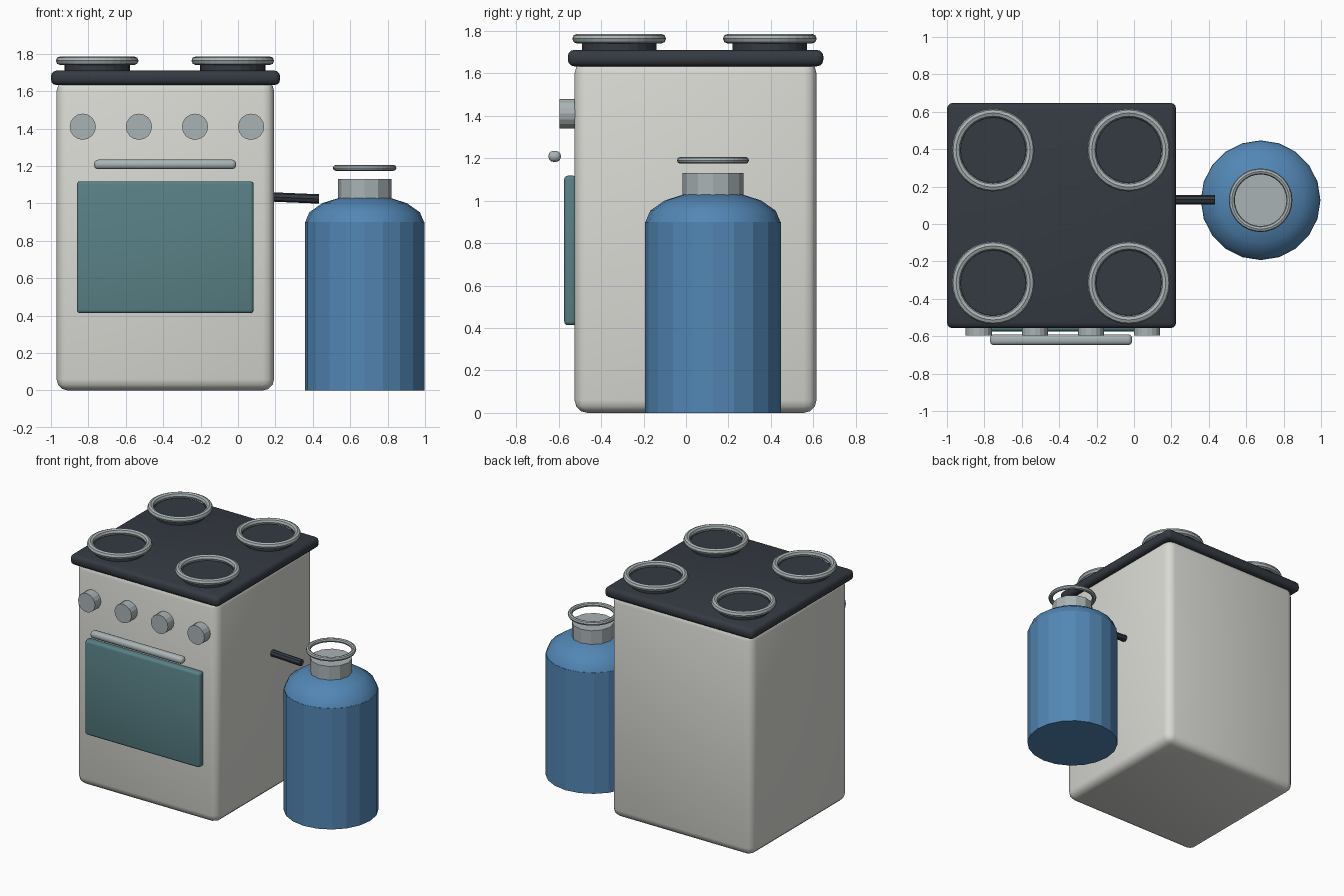
import bpy
import math
from mathutils import Vector

cube = bpy.data.objects.get("Cube")
if cube:
    bpy.data.objects.remove(cube, do_unlink=True)


def material(name, r, g, b):
    m = bpy.data.materials.new(name)
    m.use_nodes = True
    m.diffuse_color = (r, g, b, 1)
    m.node_tree.nodes["Principled BSDF"].inputs["Base Color"].default_value = (r, g, b, 1)
    return m


enamel = material("off_white_enamel", 0.70, 0.70, 0.66)
black = material("charcoal", 0.035, 0.043, 0.055)
glass = material("teal_glass", 0.10, 0.22, 0.24)
metal = material("grey_metal", 0.40, 0.45, 0.46)
blue = material("gas_blue", 0.085, 0.24, 0.46)


def finish(name, mat, angle=30):
    ob = bpy.context.object
    ob.name = name
    ob.data.materials.append(mat)
    bpy.ops.object.shade_smooth_by_angle(angle=math.radians(angle))
    return ob


def rounded_box(name, mat, low, high, bevel, segments=3):
    low, high = Vector(low), Vector(high)
    bpy.ops.mesh.primitive_cube_add(size=1, location=(low + high) / 2)
    bpy.context.object.scale = high - low
    bpy.ops.object.transform_apply(location=False, rotation=False, scale=True)
    mod = bpy.context.object.modifiers.new("rounding", 'BEVEL')
    mod.width, mod.segments = bevel, segments
    bpy.ops.object.modifier_apply(modifier="rounding")
    return finish(name, mat, 40)


def rod(name, mat, start, end, radius, sides, angle=10):
    start, end = Vector(start), Vector(end)
    axis = end - start
    bpy.ops.mesh.primitive_cylinder_add(
        vertices=sides, radius=radius, depth=axis.length, location=(start + end) / 2,
        rotation=axis.to_track_quat('Z', 'Y').to_euler())
    return finish(name, mat, angle)


def ring(name, mat, location, major, minor):
    bpy.ops.mesh.primitive_torus_add(
        location=location, major_radius=major, minor_radius=minor,
        major_segments=32, minor_segments=8)
    return finish(name, mat, 10)


# Stove body and hob
rounded_box("stove_body", enamel, (-0.97, -0.525, 0), (0.193, 0.615, 1.66), 0.06)
rounded_box("hob_plate", black, (-1, -0.557, 1.633), (0.225, 0.647, 1.71), 0.03)

# Four burners
for x, side in ((-0.753, "right"), (-0.028, "left")):
    for y, end in ((-0.315, "front"), (0.395, "back")):
        rod(f"burner_{end}_{side}", black, (x, y, 1.70), (x, y, 1.75), 0.175, 24)
        ring(f"burner_ring_{end}_{side}", metal, (x, y, 1.763), 0.198, 0.023)

# Control knobs, oven handle and oven window
for i in range(4):
    x = -0.83 + 0.3 * i
    rod(f"knob_{i + 1}", metal, (x, -0.51, 1.41), (x, -0.595, 1.41), 0.07, 16)
rounded_box("oven_handle", metal, (-0.77, -0.648, 1.183), (-0.01, -0.59, 1.234), 0.022)
rounded_box("oven_window", glass, (-0.862, -0.574, 0.413), (0.083, -0.515, 1.118), 0.018)

# Gas bottle: turned cylinder with a flattened dome shoulder
cx, cy, radius = 0.677, 0.127, 0.32
rod("bottle_body", blue, (cx, cy, 0), (cx, cy, 0.9), radius, 20)
bpy.ops.mesh.primitive_uv_sphere_add(
    segments=20, ring_count=8, radius=radius, location=(cx, cy, 0.895))
bpy.context.object.scale.z = 0.47
bpy.ops.object.transform_apply(location=False, rotation=False, scale=True)
finish("bottle_shoulder", blue, 35)

# Bottle neck, carrying ring and gas hose
rod("bottle_neck", metal, (cx, cy, 1.02), (cx, cy, 1.13), 0.143, 12)
ring("bottle_ring", metal, (cx, cy, 1.19), 0.154, 0.016)
rod("gas_hose", black, (0.1, 0.13, 1.038), (0.433, 0.13, 1.024), 0.025, 8)
